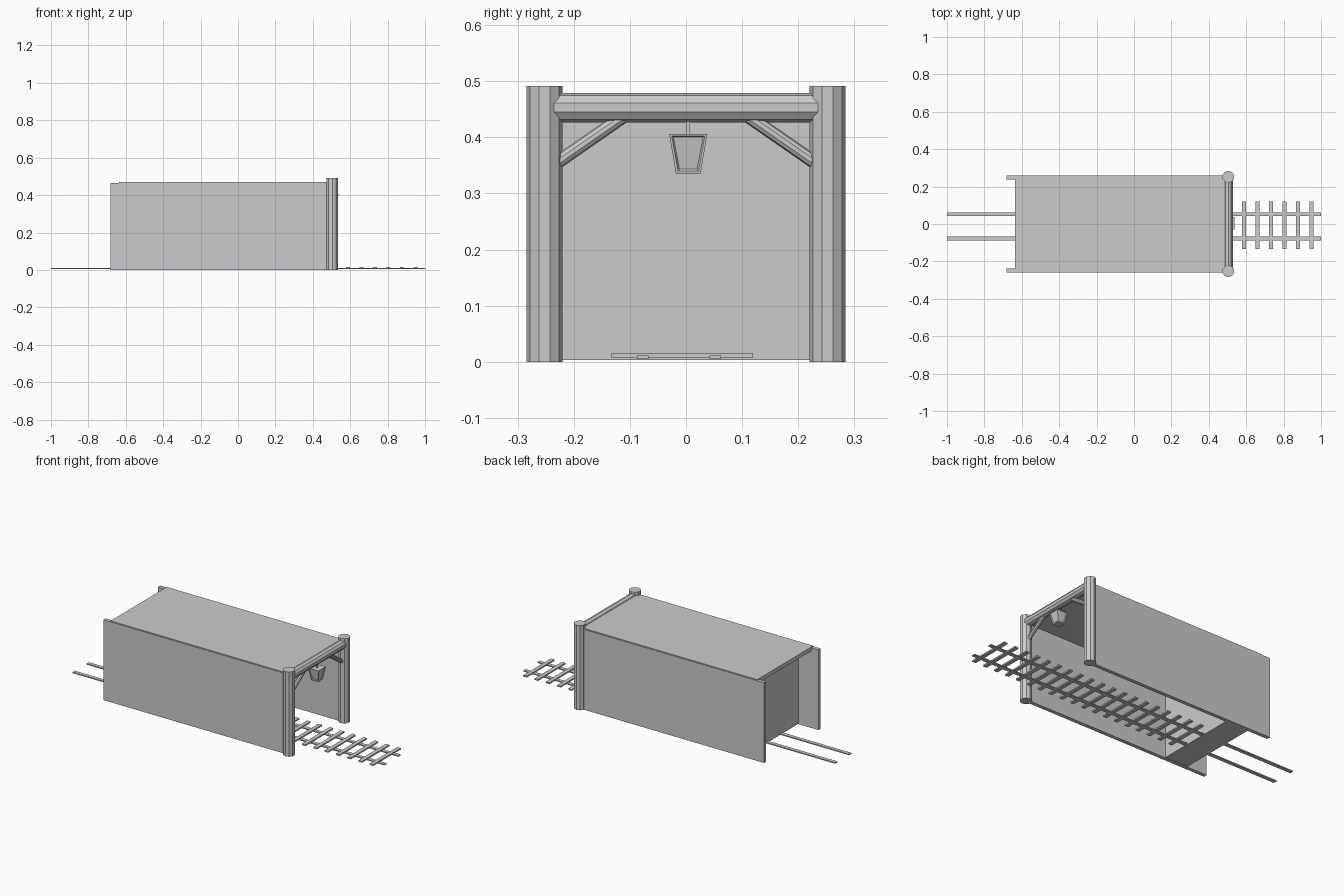
import bpy, bmesh
from math import radians, atan2, hypot
from mathutils import Matrix, Vector

if "Cube" in bpy.data.objects:
    bpy.data.objects.remove(bpy.data.objects["Cube"])


def finish(bm, name):
    bmesh.ops.recalc_face_normals(bm, faces=bm.faces)
    me = bpy.data.meshes.new(name)
    bm.to_mesh(me)
    bm.free()
    ob = bpy.data.objects.new(name, me)
    bpy.context.collection.objects.link(ob)
    return ob


def box(name, lo, hi):
    lo, hi = Vector(lo), Vector(hi)
    bm = bmesh.new()
    bmesh.ops.create_cube(bm, size=1, matrix=Matrix.Translation((lo + hi) / 2)
                          @ Matrix.Diagonal((*(hi - lo), 1)))
    return finish(bm, name)


def log(name, a, b, r, x=0.504):
    """Ten-sided timber between two (y, z) points."""
    dy, dz = b[0] - a[0], b[1] - a[1]
    mid = Vector((x, (a[0] + b[0]) / 2, (a[1] + b[1]) / 2))
    bm = bmesh.new()
    bmesh.ops.create_cone(bm, cap_ends=True, segments=10, radius1=r, radius2=r,
                          depth=hypot(dy, dz), matrix=Matrix.Translation(mid)
                          @ Matrix.Rotation(-atan2(dy, dz), 4, 'X'))
    return finish(bm, name)


# tunnel shell: side walls, roof slab, recessed thick end wall
box("left_wall", (-0.682, -0.26, 0), (0.49, -0.239, 0.465))
box("right_wall", (-0.682, 0.239, 0), (0.49, 0.26, 0.465))
box("roof", (-0.637, -0.257, 0.447), (0.488, 0.257, 0.47))
box("end_wall", (-0.555, -0.24, 0.003), (-0.41, 0.24, 0.45))

# entrance timber frame
for side, s in (("left", -1), ("right", 1)):
    log(side + "_post", (s * 0.2525, 0), (s * 0.2525, 0.491), 0.032)
    log(side + "_brace", (s * 0.25, 0.341), (s * 0.10, 0.445), 0.012)
log("lintel_beam", (-0.25, 0.453), (0.25, 0.453), 0.0263)

# hanging lantern with recessed panes
bm = bmesh.new()
bmesh.ops.create_cube(bm, size=1)
for v in bm.verts:
    half = 0.034 if v.co.z > 0 else 0.022
    v.co = Vector((0.504 + (half if v.co.x > 0 else -half),
                   0.004 + (half if v.co.y > 0 else -half),
                   0.406 if v.co.z > 0 else 0.335))
bm.normal_update()
panes = [f for f in bm.faces if abs(f.normal.z) < 0.5]
bmesh.ops.inset_individual(bm, faces=panes, thickness=0.006)
bmesh.ops.inset_individual(bm, faces=panes, thickness=0.004, depth=-0.004)
finish(bm, "lantern")
box("lantern_hanger", (0.5005, 0.0005, 0.40), (0.5075, 0.0075, 0.44))

# track: two rails and twenty sleepers
for name, y in (("left_rail", -0.077), ("right_rail", 0.052)):
    box(name, (-1, y - 0.0105, 0.005), (1, y + 0.0105, 0.011))
for i in range(20):
    x = 0.949 - i * 0.0722
    box("sleeper", (x - 0.0115, -0.133, 0.008), (x + 0.0115, 0.119, 0.016))
